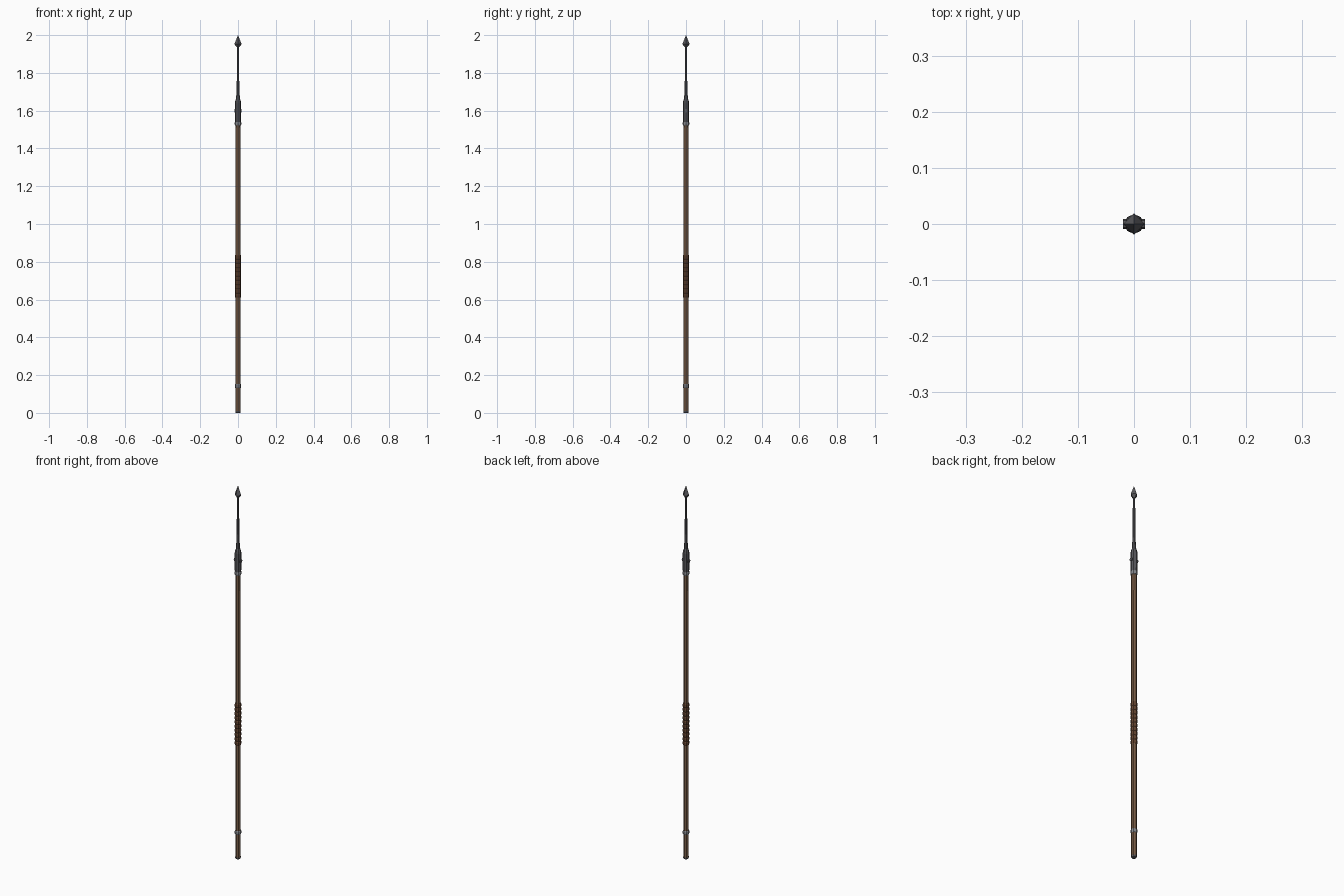
import bpy, math

if "Cube" in bpy.data.objects:
    bpy.data.objects.remove(bpy.data.objects["Cube"])

def material(name, rgb):
    m = bpy.data.materials.new(name)
    m.diffuse_color = (*rgb, 1)
    m.use_nodes = True
    m.node_tree.nodes["Principled BSDF"].inputs["Base Color"].default_value = m.diffuse_color
    return m

wood = material("wood", (0.20, 0.115, 0.065))
leather = material("leather", (0.13, 0.06, 0.03))
iron = material("iron", (0.10, 0.10, 0.11))
steel = material("steel", (0.24, 0.25, 0.27))

def lathe(name, profile, mat, sides=8):
    """Closed revolved part from (radius, z) pairs; corners lie on the axes."""
    verts, faces = [], []
    for r, z in profile:
        for i in range(sides):
            a = 2 * math.pi * i / sides
            verts.append((r * math.cos(a), r * math.sin(a), z))
    for k in range(len(profile) - 1):
        for i in range(sides):
            j = (i + 1) % sides
            a, b = k * sides, (k + 1) * sides
            faces.append((a + i, a + j, b + j, b + i))
    faces.append(tuple(reversed(range(sides))))
    faces.append(tuple(range(len(verts) - sides, len(verts))))
    mesh = bpy.data.meshes.new(name)
    mesh.from_pydata(verts, [], faces)
    mesh.materials.append(mat)
    ob = bpy.data.objects.new(name, mesh)
    bpy.context.collection.objects.link(ob)
    return ob

# Wooden shaft and its dark butt
lathe("shaft", [(0.0135, 0.008), (0.0135, 1.40), (0.013, 1.54)], wood)
lathe("butt_cap", [(0.012, 0), (0.0138, 0.004), (0.0138, 0.010)], iron)

# Metal bands
def band(name, z, r, h):
    lathe(name, [(r - 0.002, z - h), (r, z - h / 2), (r, z + h / 2), (r - 0.002, z + h)], steel)

band("butt_band", 0.142, 0.0165, 0.010)
band("socket_band", 0.0 + 1.532, 0.0175, 0.010)

# Wrapped leather grip: one ridge per turn
turns, low, high = 10, 0.61, 0.835
step = (high - low) / turns
grip = []
for t in range(turns):
    z = low + t * step
    grip += [(0.0145, z), (0.0165, z + step * 0.25), (0.0165, z + step * 0.75)]
grip.append((0.0145, high))
lathe("grip_wrap", grip, leather)

# Iron socket tapering into the long thin shank
lathe("socket", [(0.0155, 1.53), (0.0165, 1.56), (0.0165, 1.64), (0.0145, 1.652),
                 (0.0100, 1.665), (0.0085, 1.695)], iron)
lathe("shank", [(0.0085, 1.69), (0.0065, 1.76), (0.0055, 1.95)], iron)

# Rivets through the left and right of the socket
for side, s in (("left", -1), ("right", 1)):
    bpy.ops.mesh.primitive_cylinder_add(vertices=8, radius=0.009, depth=0.006,
                                        location=(s * 0.0165, 0, 1.60),
                                        rotation=(0, math.pi / 2, 0))
    bpy.context.object.name = "rivet_" + side
    bpy.context.object.data.materials.append(iron)

# Four-sided pyramid point
lathe("spear_point", [(0.007, 1.937), (0.0195, 1.952), (0.0005, 2.0)], iron, 4)
